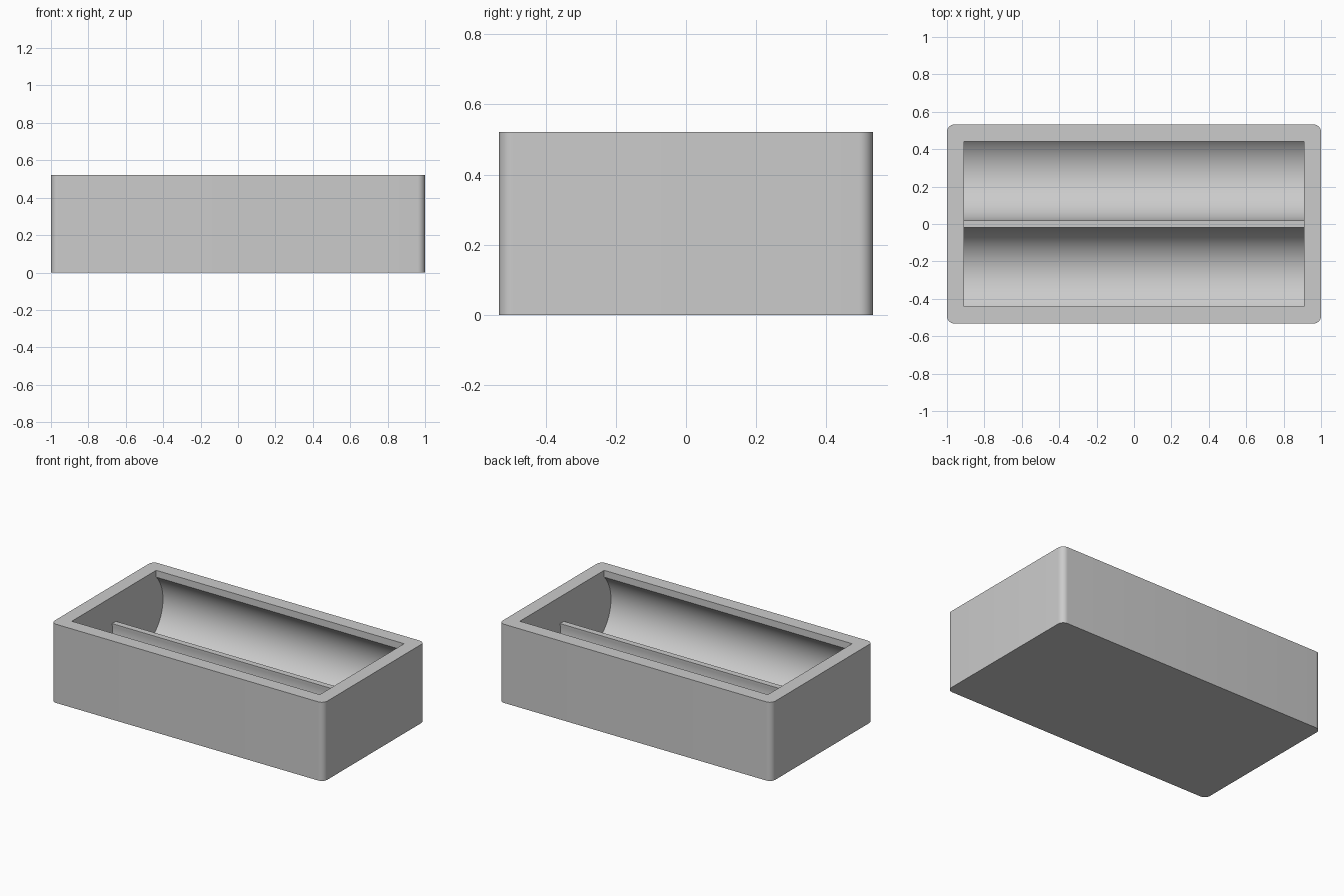
import bpy, bmesh, math

cube = bpy.data.objects.get("Cube")
if cube:
    bpy.data.objects.remove(cube, do_unlink=True)

HX, HY, HEIGHT = 1.0, 0.532, 0.522       # outer half sizes and height
CORNER = 0.04                            # radius of the upright corners
CAV_X, CAV_Y = 0.91, 0.442               # cavity half sizes
RIDGE_Y, RIDGE_Z = 0.02, 0.345           # divider half width and top
C_Y, C_Z, RADIUS = 0.265, 0.303, 0.248   # channel axis and radius


def prism(name, outline, place, depth):
    """Extrude a closed outline along a vector."""
    bm = bmesh.new()
    face = bm.faces.new([bm.verts.new(place(a, b)) for a, b in outline])
    grown = bmesh.ops.extrude_face_region(bm, geom=[face])["geom"]
    bmesh.ops.translate(bm, vec=depth,
                        verts=[v for v in grown if isinstance(v, bmesh.types.BMVert)])
    bmesh.ops.recalc_face_normals(bm, faces=bm.faces)
    mesh = bpy.data.meshes.new(name)
    bm.to_mesh(mesh)
    bm.free()
    obj = bpy.data.objects.new(name, mesh)
    bpy.context.collection.objects.link(obj)
    return obj


def arc(cx, cy, r, start, end, steps):
    return [(cx + r * math.cos(start + (end - start) * i / steps),
             cy + r * math.sin(start + (end - start) * i / steps))
            for i in range(steps + 1)]


# Outer block with rounded upright corners
plan = []
for i, (sx, sy) in enumerate([(1, 1), (-1, 1), (-1, -1), (1, -1)]):
    a = i * math.pi / 2
    plan += arc(sx * (HX - CORNER), sy * (HY - CORNER), CORNER, a, a + math.pi / 2, 10)
tray = prism("two_channel_tray", plan, lambda x, y: (x, y, 0), (0, 0, HEIGHT))

# Cavity section: opening, undercut round channel and low divider, mirrored
outer_angle = math.acos((CAV_Y - C_Y) / RADIUS)
inner_angle = -math.pi - math.acos((C_Y - RIDGE_Y) / RADIUS)
half = [(CAV_Y, HEIGHT + 0.1)]
half += arc(C_Y, C_Z, RADIUS, outer_angle, inner_angle, 64)
half += [(RIDGE_Y, RIDGE_Z)]
section = half + [(-y, z) for y, z in reversed(half)]
cutter = prism("cavity_cutter", section, lambda y, z: (-CAV_X, y, z), (2 * CAV_X, 0, 0))
cutter.hide_render = True

# Cut the cavity and keep the result as plain mesh
cut = tray.modifiers.new("cavity", "BOOLEAN")
cut.operation = "DIFFERENCE"
cut.solver = "EXACT"
cut.object = cutter
bpy.ops.object.select_all(action="DESELECT")
tray.select_set(True)
bpy.context.view_layer.objects.active = tray
bpy.ops.object.modifier_apply(modifier=cut.name)
bpy.data.objects.remove(cutter, do_unlink=True)

# Single grey plastic
grey = bpy.data.materials.new("grey_plastic")
grey.use_nodes = True
colour = (0.6, 0.6, 0.6, 1)
grey.diffuse_color = colour
grey.node_tree.nodes["Principled BSDF"].inputs["Base Color"].default_value = colour
tray.data.materials.clear()
tray.data.materials.append(grey)
bpy.ops.object.shade_smooth_by_angle(angle=math.radians(30))
